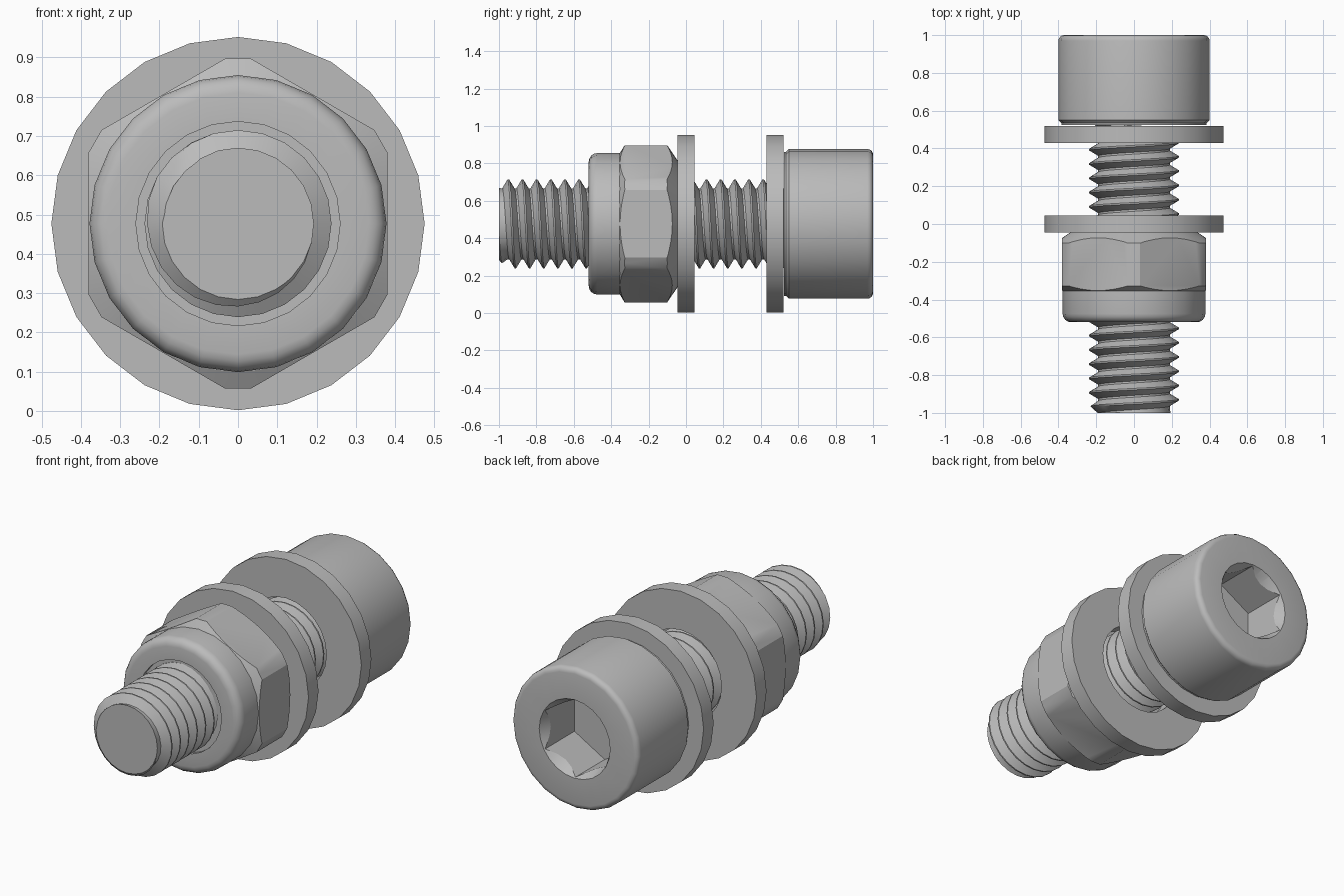
import bpy, bmesh, math
from mathutils import Matrix

cube = bpy.data.objects.get("Cube")
if cube:
    bpy.data.objects.remove(cube, do_unlink=True)

AXIS_Z = 0.477
SIDES = 24

steel = bpy.data.materials.new("grey steel")
steel.use_nodes = True
GREY = (0.5, 0.5, 0.5, 1)
steel.diffuse_color = GREY
steel.node_tree.nodes["Principled BSDF"].inputs["Base Color"].default_value = GREY


def make(name, bm):
    """Turn a bmesh built around the y axis into an object on the bolt axis."""
    bmesh.ops.recalc_face_normals(bm, faces=bm.faces)
    mesh = bpy.data.meshes.new(name)
    bm.to_mesh(mesh)
    bm.free()
    mesh.materials.append(steel)
    ob = bpy.data.objects.new(name, mesh)
    ob.location.z = AXIS_Z
    bpy.context.collection.objects.link(ob)
    return ob


def lathe(name, profile, closed=False, sides=SIDES):
    """Spin (radius, y) points around the y axis."""
    bm = bmesh.new()
    vs = [bm.verts.new((0, y, r)) for r, y in profile]
    pairs = list(zip(vs, vs[1:])) + ([(vs[-1], vs[0])] if closed else [])
    edges = [bm.edges.new(p) for p in pairs]
    bmesh.ops.spin(bm, geom=vs + edges, cent=(0, 0, 0), axis=(0, 1, 0),
                   angle=math.tau, steps=sides, use_merge=False)
    bmesh.ops.remove_doubles(bm, verts=bm.verts, dist=1e-4)
    return make(name, bm)


def hex_prism(name, flat, y0, y1, corner=0):
    """Hexagonal prism with corners up and down, optionally bevelled."""
    bm = bmesh.new()
    radius = flat / math.cos(math.pi / 6)
    bmesh.ops.create_cone(bm, cap_ends=True, segments=6, radius1=radius,
                          radius2=radius, depth=y1 - y0)
    # A corner starts on local +y, which this rotation turns to z
    bm.transform(Matrix.Translation((0, (y0 + y1) / 2, 0))
                 @ Matrix.Rotation(math.pi / 2, 4, 'X'))
    if corner:
        edges = [e for e in bm.edges
                 if abs(e.verts[0].co.y - e.verts[1].co.y) > 0.01]
        bmesh.ops.bevel(bm, geom=edges, offset=corner, segments=1,
                        affect='EDGES')
    return make(name, bm)


def combine(ob, tool, operation):
    """Bake a boolean and remove the tool."""
    mod = ob.modifiers.new("shape", 'BOOLEAN')
    mod.operation, mod.object, mod.solver = operation, tool, 'EXACT'
    bpy.context.view_layer.update()
    graph = bpy.context.evaluated_depsgraph_get()
    mesh = bpy.data.meshes.new_from_object(ob.evaluated_get(graph))
    ob.modifiers.clear()
    ob.data = mesh
    bpy.data.objects.remove(tool, do_unlink=True)


def fillet(r, y, size, turn):
    """Quarter-round points for an outer rim at radius r and end y."""
    steps = [math.pi / 2 * i / 4 for i in range(5)]
    return [(r - size + size * math.cos(a),
             y - turn * size + turn * size * math.sin(a)) for a in steps]


# Threaded shank: a profile swept along a right-handed helix
PITCH, ROOT, CREST = 0.0757, 0.19, 0.238
tooth = [(-0.004, CREST), (0.004, CREST), (0.033, ROOT), (0.043, ROOT)]
turns = 23
bm = bmesh.new()
grid = []
for i in range(turns * SIDES):
    a = math.tau * i / SIDES
    y0 = -0.95 + PITCH * (i / SIDES - 3)
    grid.append([bm.verts.new((r * math.sin(a), y0 + dy, r * math.cos(a)))
                 for dy, r in tooth])
for i in range((turns - 1) * SIDES - 1):
    for j in range(4):
        k, n = (0, SIDES) if j == 3 else (j + 1, 0)
        bm.faces.new((grid[i][j], grid[i + 1][j],
                      grid[i + 1 + n][k], grid[i + n][k]))
for y, side in ((-1, -1), (0.53, 1)):
    bmesh.ops.bisect_plane(bm, geom=bm.verts[:] + bm.edges[:] + bm.faces[:],
                           plane_co=(0, y, 0), plane_no=(0, side, 0),
                           clear_outer=True)
bmesh.ops.delete(bm, geom=[v for v in bm.verts if not v.link_faces],
                 context='VERTS')
# Taper the tip down to the thread root
for v in bm.verts:
    r = math.hypot(v.co.x, v.co.z)
    limit = ROOT + 0.003 + 1.1 * (v.co.y + 1)
    if r > limit:
        v.co.x *= limit / r
        v.co.z *= limit / r
bmesh.ops.holes_fill(bm, edges=[e for e in bm.edges if e.is_boundary], sides=0)
parts = [make("threaded_shank", bm)]

# Cylindrical head with a countersunk hexagonal socket
head = lathe("bolt_head", [(0, 0.525), (0.385, 0.525), (0.385, 0.535),
                           (0.4, 0.55)] + fillet(0.4, 1, 0.03, 1) + [(0, 1)])
combine(head, hex_prism("socket_cutter", 0.19, 0.73, 1.1), 'DIFFERENCE')
combine(head, lathe("countersink_cutter", [(0, 0.9), (0.165, 0.9), (0.223, 1),
                                           (0.223, 1.1), (0, 1.1)]), 'DIFFERENCE')
parts.append(head)

# Two flat washers
for name, y in (("front_washer", -0.045), ("rear_washer", 0.43)):
    parts.append(lathe(name, [(0.255, y), (0.475, y), (0.475, y + 0.09),
                              (0.255, y + 0.09)], closed=True))

# Hexagonal nut with conical chamfers on both ends
nut = hex_prism("hex_nut", 0.38, -0.4, 0, corner=0.038)
combine(nut, lathe("chamfer_tool", [(0, -0.355), (0.376, -0.355), (0.45, -0.31),
                                    (0.45, -0.12), (0.335, -0.043),
                                    (0, -0.043)], sides=48), 'INTERSECT')
parts.append(nut)

# Rounded locking collar on the front of the nut
parts.append(lathe("nut_collar", [(0.26, -0.34), (0.378, -0.34)]
                   + fillet(0.378, -0.52, 0.045, -1) + [(0.26, -0.52)],
                   closed=True))
parts.append(lathe("collar_insert", [(0.22, -0.34), (0.27, -0.34),
                                     (0.27, -0.5), (0.22, -0.5)], closed=True))

# Smooth shading with sharp edges
bpy.ops.object.select_all(action='DESELECT')
for ob in parts:
    ob.select_set(True)
bpy.context.view_layer.objects.active = parts[0]
bpy.ops.object.shade_smooth_by_angle(angle=math.radians(30))
